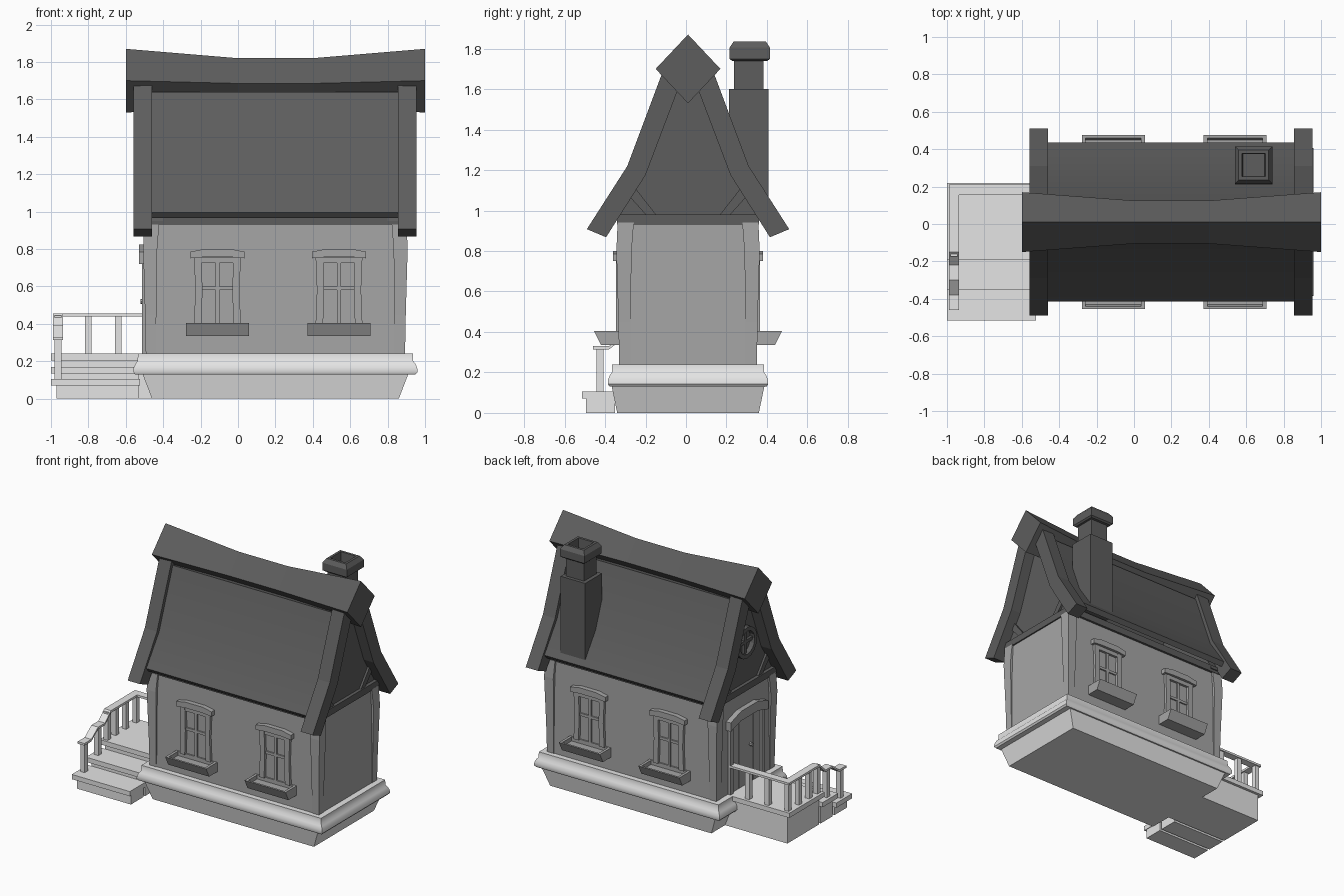
import bpy, bmesh, math

if "Cube" in bpy.data.objects:
    bpy.data.objects.remove(bpy.data.objects["Cube"])

CX, CY = 0.20, 0.01   # centre of the house


def material(name, v):
    m = bpy.data.materials.new(name)
    m.use_nodes = True
    m.diffuse_color = (v, v, v, 1)
    b = m.node_tree.nodes["Principled BSDF"]
    b.inputs["Base Color"].default_value = (v, v, v, 1)
    b.inputs["Roughness"].default_value = 0.8
    return m


STONE = material("pale stone", 0.78)
WALL = material("mid grey wall", 0.38)
ROOF = material("dark grey roof", 0.11)


def loft(name, loops, mat, closed=False, smooth=False):
    """Skin a row of equal loops; cap the ends unless the row is closed."""
    bm = bmesh.new()
    rows = [[bm.verts.new(p) for p in loop] for loop in loops]
    n = len(rows[0])
    pairs = list(zip(rows, rows[1:]))
    if closed:
        pairs.append((rows[-1], rows[0]))
    else:
        bm.faces.new(rows[0])
        bm.faces.new(rows[-1])
    for a, b in pairs:
        for i in range(n):
            j = (i + 1) % n
            bm.faces.new((a[i], a[j], b[j], b[i]))
    bmesh.ops.recalc_face_normals(bm, faces=bm.faces)
    me = bpy.data.meshes.new(name)
    bm.to_mesh(me)
    bm.free()
    me.materials.append(mat)
    ob = bpy.data.objects.new(name, me)
    bpy.context.collection.objects.link(ob)
    if smooth:
        bpy.ops.object.select_all(action="DESELECT")
        ob.select_set(True)
        bpy.context.view_layer.objects.active = ob
        bpy.ops.object.shade_smooth_by_angle(angle=math.radians(40))
    return ob


def rect(x0, x1, y0, y1, z):
    return [(x0, y0, z), (x1, y0, z), (x1, y1, z), (x0, y1, z)]


def box(name, x, y, z, mat):
    return loft(name, [rect(*x, *y, h) for h in z], mat)


def stack(name, cx, cy, rows, mat, smooth=False):
    """Rectangular sections: half width, half depth, height."""
    return loft(name, [rect(cx - a, cx + a, cy - b, cy + b, z) for a, b, z in rows], mat, smooth=smooth)


def prism(name, poly, d0, d1, put, mat, smooth=False):
    """Push a (u, v) outline from depth d0 to d1, placed by put(u, d, v)."""
    return loft(name, [[put(u, d, v) for u, v in poly] for d in (d0, d1)], mat, smooth=smooth)


def bar(u0, u1, v0, v1):
    return [(u0, v0), (u1, v0), (u1, v1), (u0, v1)]


def along_x(u, d, v):
    return (d, CY + u, v)


def west(u, d, v):
    return (CX - d, CY + u, v)


# Foundation and rounded ledge
stack("foundation", CX, CY, [(.66, .35, 0), (.71, .377, .13)], STONE)
stack("foundation_ledge", CX, CY,
      [(.75, .388, .13), (.76, .396, .142), (.758, .395, .165), (.748, .386, .187),
       (.737, .376, .2), (.735, .375, .24)], STONE, smooth=True)

# Walls, flared corner posts, beam under the eaves
stack("walls", CX, CY, [(.69, .335, .22), (.69, .335, .95)], WALL)
for sx in (-1, 1):
    for sy in (-1, 1):
        loops = []
        for z, out, w in ((.24, 0, .055), (.45, .004, .06), (.8, .014, .075), (.94, .008, .08)):
            xs = sorted((CX + sx * (.693 + out), CX + sx * (.693 + out - w)))
            ys = sorted((CY + sy * (.34 + out), CY + sy * (.34 + out - w)))
            loops.append(rect(*xs, *ys, z))
        loft("corner_post", loops, WALL)
stack("eaves_beam", CX, CY, [(.70, .352, .93), (.70, .352, .98)], ROOF)

# Roof panels and bargeboards, both sides
PANEL = [(.115, 1.64), (.275, 1.21), (.425, .995), (.40, .965), (.24, 1.18), (.07, 1.63)]
BOARD = [(.12, 1.70), (.30, 1.22), (.50, .908), (.405, .868), (.21, 1.175), (.03, 1.65)]
for s in (-1, 1):
    prism("roof_panel", [(s * u, v) for u, v in PANEL], -.48, .88, along_x, ROOF, smooth=True)
    for x in (-.56, .855):
        prism("bargeboard", [(s * u, v) for u, v in BOARD], x, x + .1, along_x, ROOF)

# Gable walls with knee braces
half = [(.36, .95), (.24, 1.175), (.07, 1.62)]
gable = half + [(-u, v) for u, v in reversed(half)]
for name, x0, x1, out in (("gable_east", .80, .875, .89), ("gable_west", -.40, -.475, -.49)):
    prism(name, gable, x0, x1, along_x, ROOF)
    for s in (-1, 1):
        knee = [(s * u, v) for u, v in ((.15, .97), (.20, .97), (.29, 1.07), (.26, 1.11))]
        prism("knee_brace", knee, x0, out, along_x, ROOF)

# Sagging ridge beam of diamond section
loft("ridge_beam", [[(x, CY, t), (x, CY + w, m), (x, CY, b), (x, CY - w, m)]
     for x, w, t, m, b in ((-.6, .16, 1.87, 1.7, 1.53), (0, .115, 1.82, 1.685, 1.55),
                           (.4, .115, 1.82, 1.685, 1.55), (1, .16, 1.87, 1.7, 1.53))], ROOF)

# Chimney with a hollow cap
stack("chimney_base", .64, .31, [(.1, .098, 1.0), (.1, .098, 1.6)], ROOF)
stack("chimney_neck", .64, .31, [(.073, .073, 1.58), (.073, .073, 1.75)], ROOF)
stack("chimney_cap", .64, .315,
      [(.088, .088, 1.74), (.1, .1, 1.75), (.1, .1, 1.805), (.08, .08, 1.835),
       (.062, .062, 1.835), (.058, .058, 1.755)], ROOF)


# Windows with arched lintels and planter boxes
def window(cx, s):
    def put(u, d, v):
        return (cx + u, CY + s * d, v)
    for k in (-1, 1):
        side = [(k * .125, .40), (k * .118, .58), (k * .125, .755),
                (k * .085, .755), (k * .08, .58), (k * .085, .40)]
        prism("window_jamb", side, .32, .355, put, WALL)
    prism("window_head", bar(-.09, .09, .725, .755), .32, .353, put, WALL)
    prism("window_mullion", bar(-.01, .01, .40, .73), .32, .346, put, WALL)
    prism("window_crossbar", bar(-.085, .085, .58, .60), .32, .345, put, WALL)
    lintel = [(-.145, .75), (-.07, .757), (.07, .757), (.145, .75),
              (.145, .785), (.07, .80), (-.07, .80), (-.145, .785)]
    prism("window_lintel", lintel, .32, .37, put, WALL)
    rows = ((.168, .33, .43, .335), (.168, .33, .465, .405),
            (.148, .345, .45, .405), (.148, .345, .44, .375))
    loft("planter_box", [[put(-w, a, z), put(w, a, z), put(w, b, z), put(-w, b, z)]
                         for w, a, b, z in rows], WALL)


for x in (-.11, .54):
    for s in (-1, 1):
        window(x, s)

# Door with frame, plank grooves between boards, lintel and knob
for i in range(4):
    u = -.17 + i * .085
    prism("door_board", bar(u + .002, u + .083, .24, .74), .68, .698, west, WALL)
for k in (-1, 1):
    prism("door_jamb", bar(k * .165, k * .20, .24, .75), .68, .712, west, WALL)
door_lintel = [(-.22, .72), (-.1, .755), (.1, .755), (.22, .72),
               (.22, .785), (.1, .825), (-.1, .825), (-.22, .785)]
prism("door_lintel", door_lintel, .68, .728, west, WALL)
knob = [(-.05 + .013 * math.cos(a * math.pi / 4), .52 + .013 * math.sin(a * math.pi / 4)) for a in range(8)]
prism("door_knob", knob, .69, .72, west, WALL)


# Round gable window with cross bars
def circle(r, d):
    return [west(r * math.cos(a * math.pi / 8), d, 1.29 + r * math.sin(a * math.pi / 8)) for a in range(16)]


loft("round_window_frame", [circle(.115, .66), circle(.115, .71), circle(.085, .71), circle(.085, .66)],
     ROOF, closed=True)
prism("round_window_mullion", bar(-.012, .012, 1.2, 1.38), .66, .695, west, ROOF)
prism("round_window_crossbar", bar(-.09, .09, 1.278, 1.302), .66, .694, west, ROOF)

# Porch platform and steps: base block plus overhanging slab
for name, y0, y1, top, inner in (("platform", -.19, .22, .24, -.45),
                                 ("upper_step", -.35, -.17, .17, -.53),
                                 ("lower_step", -.515, -.33, .105, -.53)):
    box(name + "_base", (-.97, inner), (y0 + .02, y1 - .02), (0, top - .03), STONE)
    box(name + "_slab", (-1, -.525), (y0, y1), (top - .035, top), STONE)

# Railing: stepped side rail, back rail and posts
line = [(.20, .455), (-.16, .455), (-.23, .39), (-.31, .39), (-.39, .33), (-.47, .33)]
rail = line + [(u, v - .016) for u, v in reversed(line)]
prism("side_rail", rail, -.99, -.935, along_x, STONE)
box("back_rail", (-.94, -.5), (.155, .21), (.439, .455), STONE)
for x in (-.80, -.64):
    box("back_post", (x - .018, x + .018), (.165, .2), (.23, .445), STONE)
for y, z0, z1 in ((.182, .23, .445), (.06, .23, .445), (-.06, .23, .445), (-.155, .23, .445),
                  (-.265, .16, .38), (-.425, .1, .32)):
    box("side_post", (-.98, -.945), (y - .018, y + .018), (z0, z1), STONE)
